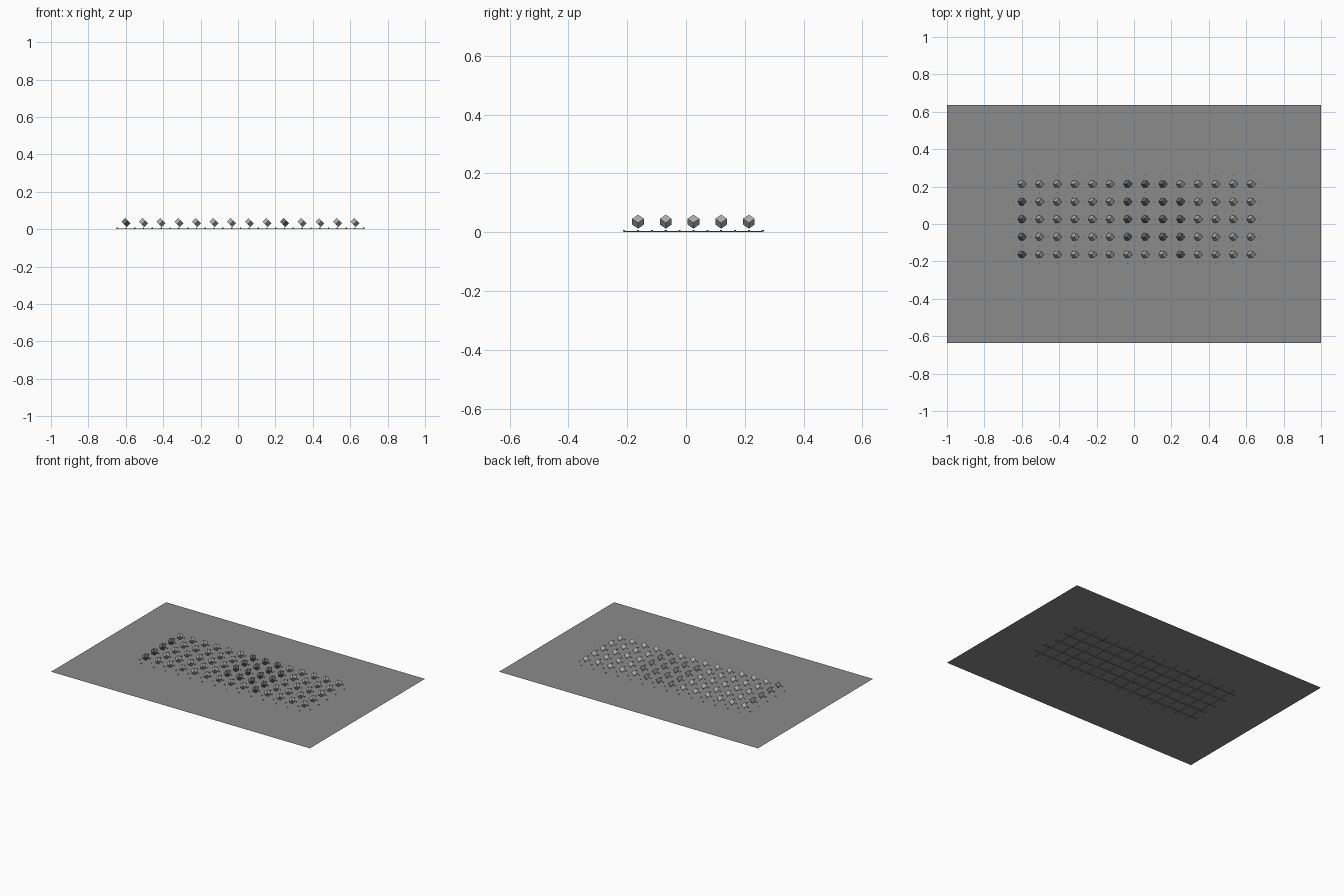
import bpy, bmesh
from math import radians
from mathutils import Matrix, Vector

cube = bpy.data.objects.get("Cube")
if cube:
    bpy.data.objects.remove(cube, do_unlink=True)


def material(name, grey):
    m = bpy.data.materials.new(name)
    m.use_nodes = True
    colour = (grey, grey, grey, 1)
    m.diffuse_color = colour
    m.node_tree.nodes["Principled BSDF"].inputs["Base Color"].default_value = colour
    return m


mid_grey = material("mid grey", 0.26)
light_grey = material("light grey", 0.42)
dark_grey = material("dark grey", 0.16)

PITCH, COLS, ROWS = 0.0942, 14, 5
X0, Y0 = -0.599, -0.163
X_MID = X0 + PITCH * (COLS - 1) / 2
Y_MID = Y0 + PITCH * (ROWS - 1) / 2
SHEET_Z = 0.005


def build(name, bm, mat):
    mesh = bpy.data.meshes.new(name)
    bm.to_mesh(mesh)
    bm.free()
    mesh.materials.append(mat)
    obj = bpy.data.objects.new(name, mesh)
    bpy.context.collection.objects.link(obj)
    return obj


def box(bm, centre, size, turn=Matrix()):
    scale = Matrix.Diagonal((*size, 1))
    bmesh.ops.create_cube(bm, size=1, matrix=Matrix.Translation(centre) @ turn @ scale)


# Flat base sheet
bm = bmesh.new()
bmesh.ops.create_grid(bm, x_segments=1, y_segments=1, size=1,
                      matrix=Matrix.Translation((0, 0, SHEET_Z)) @ Matrix.Diagonal((1, 0.635, 1, 1)))
build("base_sheet", bm, mid_grey)

# Lattice of thin bars just under the sheet
bm = bmesh.new()
for r in range(ROWS):
    box(bm, (X_MID, Y0 + r * PITCH, SHEET_Z / 2), (COLS * PITCH, 0.005, SHEET_Z - 0.0004))
for c in range(COLS):
    box(bm, (X0 + c * PITCH, Y_MID, SHEET_Z / 2), (0.005, ROWS * PITCH, SHEET_Z - 0.0004))
build("lattice_bars", bm, mid_grey)

# Small studs where neighbouring bars meet
bm = bmesh.new()
for r in range(ROWS):
    for c in range(COLS + 1):
        box(bm, (X0 + (c - 0.5) * PITCH, Y0 + r * PITCH, SHEET_Z), (0.007, 0.007, 0.006))
for c in range(COLS):
    for r in range(ROWS + 1):
        box(bm, (X0 + c * PITCH, Y0 + (r - 0.5) * PITCH, SHEET_Z), (0.007, 0.007, 0.006))
build("lattice_studs", bm, dark_grey)

# Tilted cubes over every crossing, with a few darker ones (front row first)
dark_columns = [{0, 9}, {0, 6, 7, 8, 9}, {0, 6, 7, 8, 9}, {0, 6, 7, 8, 9}, {6, 7, 8}]
tilt = Matrix.Rotation(radians(-45), 4, "Y") @ Matrix.Rotation(radians(45), 4, "X")
for name, mat, want_dark in (("light_cubes", light_grey, False), ("dark_cubes", dark_grey, True)):
    bm = bmesh.new()
    for r in range(ROWS):
        for c in range(COLS):
            if (c in dark_columns[r]) == want_dark:
                box(bm, Vector((X0 + c * PITCH, Y0 + r * PITCH, 0.036)), (0.028,) * 3, tilt)
    build(name, bm, mat)
